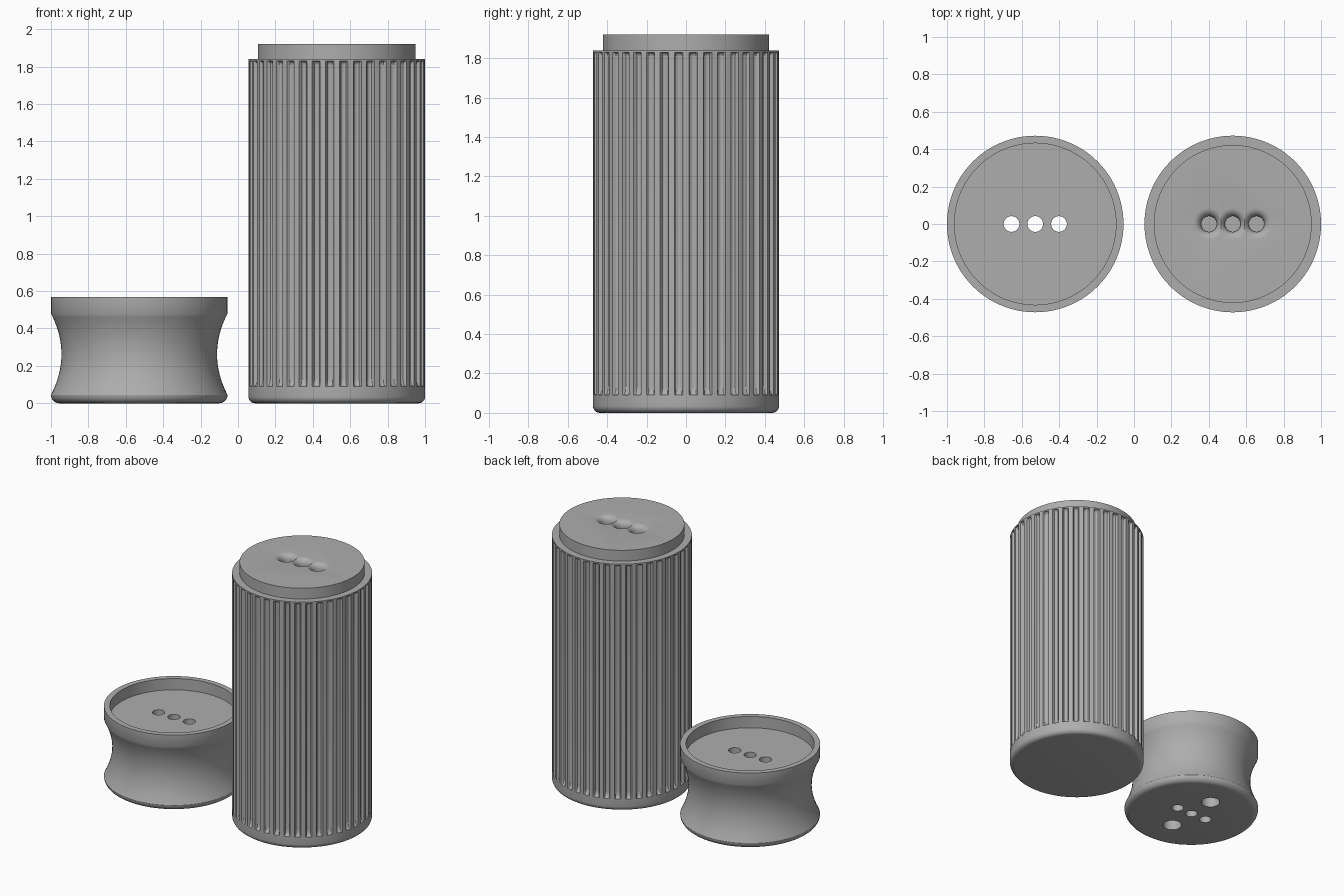
import bpy, bmesh, math
from math import sin, cos, pi, sqrt

if "Cube" in bpy.data.objects:
    bpy.data.objects.remove(bpy.data.objects["Cube"])

RADIUS = 0.472
OFFSET = 0.528
HOLE_X = (-0.127, 0, 0.127)

grey = bpy.data.materials.new("plain grey")
grey.use_nodes = True
grey.diffuse_color = (0.42, 0.42, 0.42, 1)
grey.node_tree.nodes["Principled BSDF"].inputs["Base Color"].default_value = grey.diffuse_color


def lathe(name, profile, x, y=0, segments=96, carve=None):
    """Closed turned solid from (radius, height) pairs, optionally carved by angle."""
    bm = bmesh.new()
    rings = []
    for r, z in profile:
        ring = []
        for i in range(segments):
            a = 2 * pi * i / segments
            rr = r - (carve(i, z) if carve else 0)
            ring.append(bm.verts.new((rr * cos(a), rr * sin(a), z)))
        rings.append(ring)
    for low, high in zip(rings, rings[1:]):
        for i in range(segments):
            j = (i + 1) % segments
            bm.faces.new((low[i], low[j], high[j], high[i]))
    bm.faces.new(rings[0][::-1])
    bm.faces.new(rings[-1])
    bmesh.ops.recalc_face_normals(bm, faces=bm.faces)
    mesh = bpy.data.meshes.new(name)
    bm.to_mesh(mesh)
    bm.free()
    mesh.materials.append(grey)
    obj = bpy.data.objects.new(name, mesh)
    obj.location = (x, y, 0)
    bpy.context.collection.objects.link(obj)
    return obj


def cut(target, cutter):
    """Subtract the cutter and throw it away."""
    cutter.hide_render = True
    mod = target.modifiers.new("hole", 'BOOLEAN')
    mod.operation = 'DIFFERENCE'
    mod.solver = 'EXACT'
    mod.object = cutter
    bpy.context.view_layer.objects.active = target
    bpy.ops.object.modifier_apply(modifier=mod.name)
    bpy.data.objects.remove(cutter)


def smooth(obj):
    bpy.ops.object.select_all(action='DESELECT')
    obj.select_set(True)
    bpy.context.view_layer.objects.active = obj
    bpy.ops.object.shade_smooth_by_angle(angle=math.radians(32))


def fillet(r, size, steps=6):
    """Rounded bottom edge."""
    return [(r - size + size * sin(t * pi / 2 / steps), size - size * cos(t * pi / 2 / steps))
            for t in range(steps + 1)]


# Fluted body: vertical grooves with scooped ends below a thin top ring
FLUTES, STEPS = 40, 10
BOTTOM, TOP, SCOOP, DEPTH = 0.09, 1.83, 0.045, 0.024


def groove(i, z):
    across = (i % STEPS - STEPS / 2) / 3      # groove fills the middle of each pitch
    if abs(across) >= 1 or not BOTTOM < z < TOP:
        return 0
    end = min(1, min((z - BOTTOM) / SCOOP, (TOP - z) / (SCOOP / 2)))
    return DEPTH * sqrt(1 - across ** 2) * sqrt(1 - (1 - end) ** 2)


curve = [1 - cos(k * pi / 10) for k in range(6)]
heights = [BOTTOM + SCOOP * c for c in curve] + [TOP - SCOOP / 2 * c for c in reversed(curve)]
body_profile = fillet(RADIUS, 0.035) + [(RADIUS, z) for z in heights] + [(RADIUS, 1.84)]
body = lathe("fluted_body", body_profile, OFFSET, segments=FLUTES * STEPS, carve=groove)
smooth(body)

# Raised plug with three flared sockets
plug = lathe("top_plug", [(0.422, 1.78), (0.422, 1.92)], OFFSET)
for x in HOLE_X:
    flare = [(0.042, 1.855)]
    for k in range(7):
        t = k * pi / 12
        flare.append((0.042 + 0.043 * (1 - cos(t)), 1.877 + 0.043 * sin(t)))
    flare.append((0.085, 1.96))
    cut(plug, lathe("socket_cutter", flare, OFFSET + x, segments=32))
smooth(plug)

# Waisted lid with a recessed seat
lid_profile = fillet(RADIUS, 0.045)
for k in range(1, 21):
    t = k / 20
    lid_profile.append((RADIUS - 0.056 * (1 - (2 * t - 1) ** 2), 0.045 + 0.435 * t))
lid_profile += [(RADIUS, 0.567), (0.432, 0.567), (0.432, 0.483)]
lid = lathe("waisted_lid", lid_profile, -OFFSET)

# Three through holes and two wider blind holes underneath
for x in HOLE_X:
    cut(lid, lathe("hole_cutter", [(0.042, -0.1), (0.042, 0.7)], x - OFFSET, segments=32))
for y in (-0.21, 0.21):
    cut(lid, lathe("wide_cutter", [(0.065, -0.1), (0.065, 0.15)], -OFFSET, y, 32))
smooth(lid)
